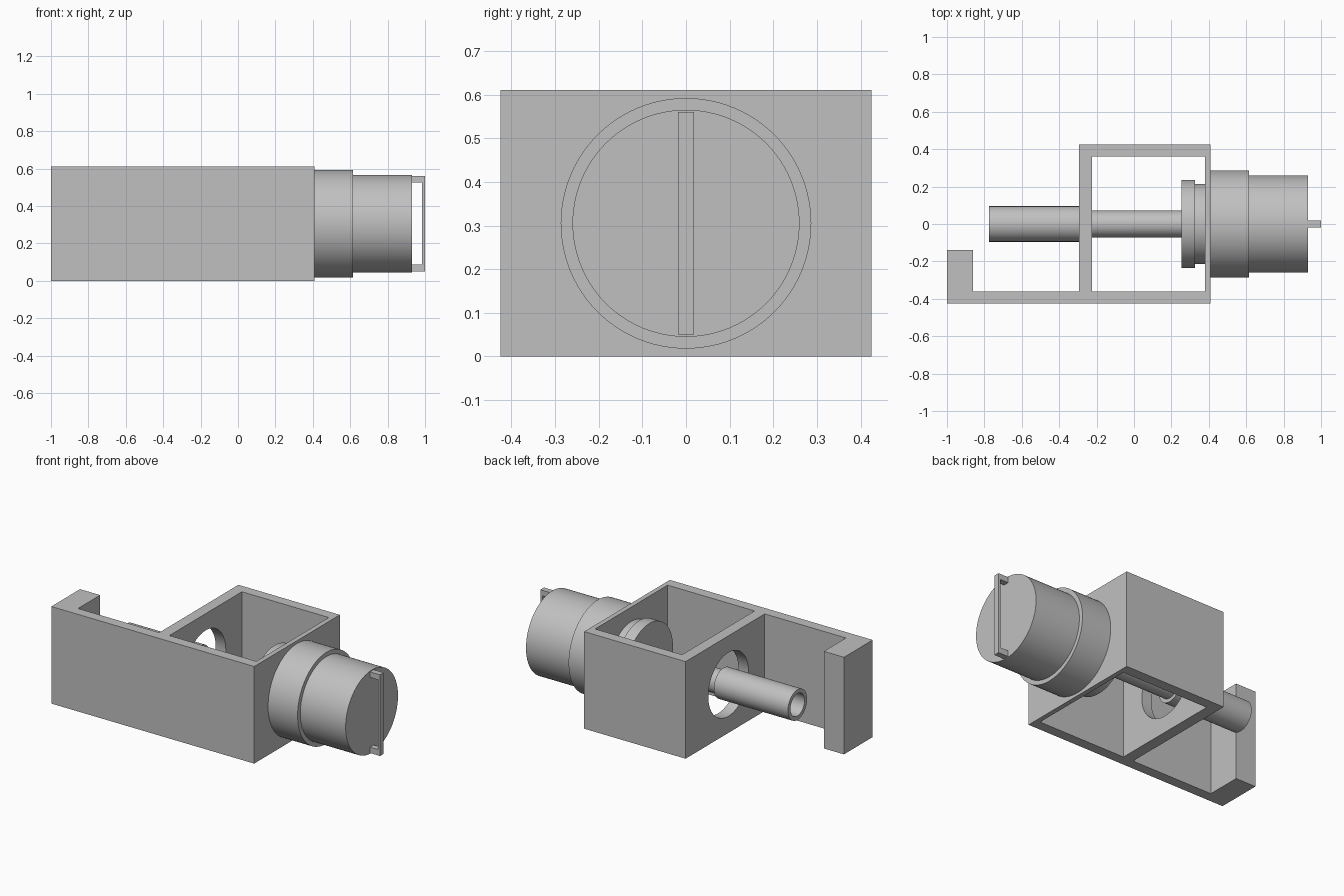
import bpy, bmesh, math
from mathutils import Vector

cube = bpy.data.objects.get("Cube")
if cube:
    bpy.data.objects.remove(cube, do_unlink=True)

MID = 0.305       # height of the turning axis
HEIGHT = 0.61     # height of the frame

grey = bpy.data.materials.new("plain_grey")
grey.use_nodes = True
GREY = (0.53, 0.53, 0.53, 1)
grey.diffuse_color = GREY
grey.node_tree.nodes["Principled BSDF"].inputs["Base Color"].default_value = GREY


def finish(name, bm, smooth=False):
    bmesh.ops.recalc_face_normals(bm, faces=bm.faces)
    mesh = bpy.data.meshes.new(name)
    bm.to_mesh(mesh)
    bm.free()
    mesh.materials.append(grey)
    obj = bpy.data.objects.new(name, mesh)
    bpy.context.collection.objects.link(obj)
    if smooth:
        activate(obj)
        bpy.ops.object.shade_smooth_by_angle(angle=math.radians(30))
    return obj


def activate(obj):
    bpy.ops.object.select_all(action='DESELECT')
    obj.select_set(True)
    bpy.context.view_layer.objects.active = obj


def prism(name, outline, axis, start, end):
    """Extrude a flat outline along 'z' (outline is x, y) or 'y' (outline is x, z)."""
    def place(a, b):
        return (a, b, start) if axis == 'z' else (a, start, b)
    bm = bmesh.new()
    face = bm.faces.new([bm.verts.new(place(a, b)) for a, b in outline])
    new = bmesh.ops.extrude_face_region(bm, geom=[face])["geom"]
    d = end - start
    bmesh.ops.translate(bm, vec=(0, 0, d) if axis == 'z' else (0, d, 0),
                        verts=[v for v in new if isinstance(v, bmesh.types.BMVert)])
    return finish(name, bm)


def lathe(name, profile, closed=False):
    """Turn an (x, radius) profile around the long axis."""
    bm = bmesh.new()
    verts = [bm.verts.new((x, 0, MID + r)) for x, r in profile]
    pairs = list(zip(verts, verts[1:])) + ([(verts[-1], verts[0])] if closed else [])
    edges = [bm.edges.new(p) for p in pairs]
    bmesh.ops.spin(bm, geom=verts + edges, cent=(0, 0, MID), axis=(1, 0, 0),
                   angle=math.tau, steps=96)
    bmesh.ops.remove_doubles(bm, verts=bm.verts, dist=0.0001)
    return finish(name, bm, smooth=True)


def cut(obj, cutter):
    mod = obj.modifiers.new("cut", 'BOOLEAN')
    mod.operation = 'DIFFERENCE'
    mod.solver = 'EXACT'
    mod.object = cutter
    activate(obj)
    bpy.ops.object.modifier_apply(modifier=mod.name)
    bpy.data.objects.remove(cutter, do_unlink=True)


# Frame: square box with a long arm and a hooked end
frame = prism("frame", [(-1, -0.425), (0.41, -0.425), (0.41, 0.425), (-0.295, 0.425),
                        (-0.295, -0.36), (-0.86, -0.36), (-0.86, -0.14), (-1, -0.14)],
              'z', 0, HEIGHT)
# Open well through the box
cut(frame, prism("well_cutter", [(-0.225, -0.36), (0.38, -0.36), (0.38, 0.36), (-0.225, 0.36)],
                 'z', -0.1, HEIGHT + 0.1))
# Round opening in the middle wall
cut(frame, lathe("hole_cutter", [(-0.4, 0), (-0.4, 0.2), (-0.1, 0.2), (-0.1, 0)]))
activate(frame)
bpy.ops.object.shade_smooth_by_angle(angle=math.radians(30))

# Knob body with its inner flange and neck
lathe("knob", [(0.255, 0), (0.255, 0.235), (0.325, 0.235), (0.325, 0.215), (0.41, 0.215),
               (0.41, 0.287), (0.615, 0.287), (0.615, 0.26), (0.93, 0.26), (0.93, 0)])

# Shaft and the hollow sleeve around its end
lathe("shaft", [(-0.3, 0), (-0.3, 0.072), (0.26, 0.072), (0.26, 0)])
lathe("sleeve", [(-0.775, 0.07), (-0.775, 0.095), (-0.26, 0.095), (-0.26, 0.07)], closed=True)

# Thin pull handle across the knob face
prism("handle", [(0.93, 0.05), (1, 0.05), (1, 0.56), (0.93, 0.56),
                 (0.93, 0.525), (0.985, 0.525), (0.985, 0.087), (0.93, 0.087)],
      'y', -0.018, 0.018)
